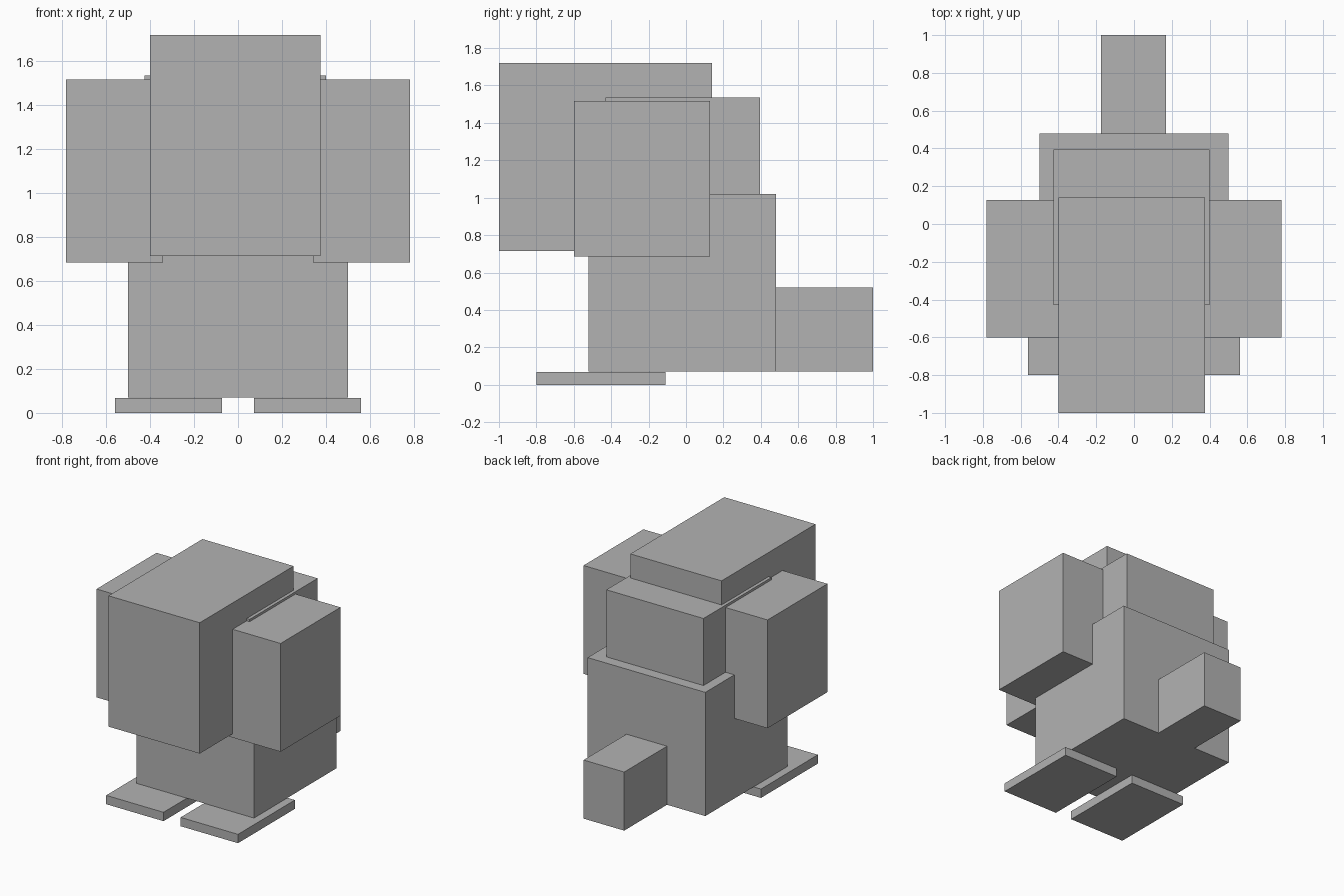
import bpy

if "Cube" in bpy.data.objects:
    bpy.data.objects.remove(bpy.data.objects["Cube"])

# One plain grey for the whole blocky figure
grey = bpy.data.materials.new("plain_grey")
grey.diffuse_color = (0.45, 0.45, 0.45, 1.0)
grey.use_nodes = True
grey.node_tree.nodes["Principled BSDF"].inputs["Base Color"].default_value = grey.diffuse_color


def box(name, x, y, z):
    """Axis-aligned block from (min, max) ranges."""
    spans = (x, y, z)
    bpy.ops.mesh.primitive_cube_add(size=1, location=[(a + b) / 2 for a, b in spans])
    ob = bpy.context.object
    ob.name = name
    ob.scale = [b - a for a, b in spans]
    bpy.ops.object.transform_apply(location=False, rotation=False, scale=True)
    ob.data.materials.append(grey)
    return ob


def pair(name, x, y, z):
    """Matching blocks on the right and left sides."""
    box(name + "_right", x, y, z)
    box(name + "_left", (-x[1], -x[0]), y, z)


# Torso, chest, head and tail
box("lower_body", (-0.50, 0.50), (-0.52, 0.48), (0.07, 1.02))
box("upper_body", (-0.425, 0.40), (-0.43, 0.395), (1.02, 1.535))
box("head", (-0.40, 0.375), (-1.0, 0.14), (0.715, 1.72))
box("tail", (-0.175, 0.17), (0.48, 1.0), (0.07, 0.52))

# Arms and flat feet
pair("arm", (0.342, 0.782), (-0.60, 0.127), (0.685, 1.517))
pair("foot", (0.073, 0.56), (-0.80, -0.11), (0.0, 0.068))
